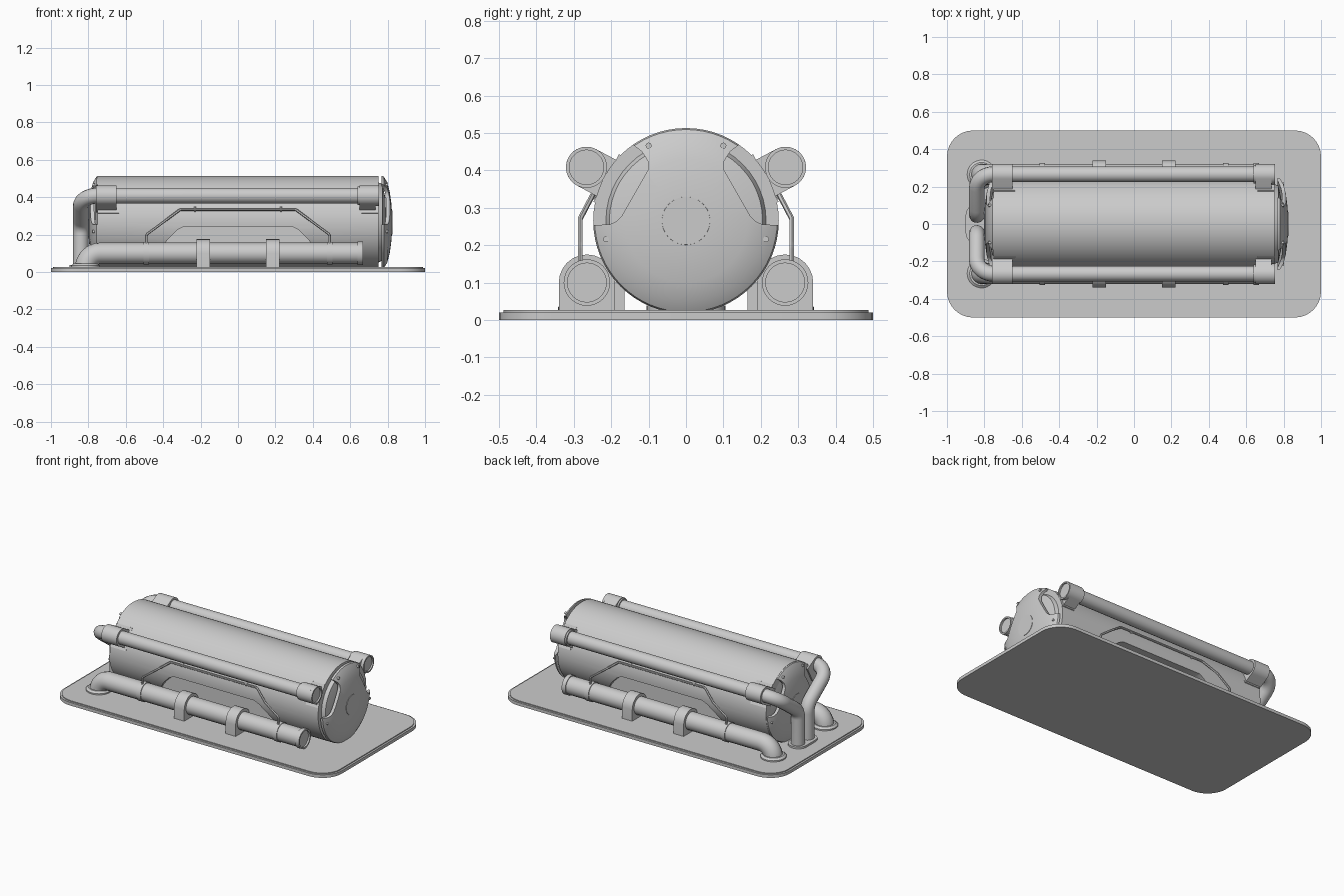
import bpy, bmesh
from math import sin, cos, pi, tan, atan2
from mathutils import Vector

if "Cube" in bpy.data.objects:
    bpy.data.objects.remove(bpy.data.objects["Cube"])

CZ = 0.265  # tank axis height


def add_mesh(name, bm):
    bmesh.ops.remove_doubles(bm, verts=bm.verts, dist=1e-5)
    bmesh.ops.recalc_face_normals(bm, faces=bm.faces)
    me = bpy.data.meshes.new(name)
    bm.to_mesh(me)
    bm.free()
    ob = bpy.data.objects.new(name, me)
    bpy.context.collection.objects.link(ob)
    return ob


def prism(name, pts, t0, t1, axis='x'):
    """Extrude a 2D outline along an axis."""
    place = {'x': lambda a, b, t: (t, a, b), 'y': lambda a, b, t: (a, t, b),
             'z': lambda a, b, t: (a, b, t)}[axis]
    bm = bmesh.new()
    lo = [bm.verts.new(place(a, b, t0)) for a, b in pts]
    hi = [bm.verts.new(place(a, b, t1)) for a, b in pts]
    bm.faces.new(lo)
    bm.faces.new(hi)
    for i in range(len(pts)):
        j = (i + 1) % len(pts)
        bm.faces.new((lo[i], lo[j], hi[j], hi[i]))
    return add_mesh(name, bm)


def lathe(name, prof, y, z, n=48, axis='x'):
    """Revolve (position, radius) pairs round an axis parallel to x or z."""
    bm = bmesh.new()
    rings = []
    for p, r in prof:
        ring = []
        for i in range(n):
            a = 2 * pi * i / n
            if axis == 'x':
                co = (p, y + r * cos(a), z + r * sin(a))
            else:
                co = (y + r * cos(a), z + r * sin(a), p)
            ring.append(bm.verts.new(co))
        rings.append(ring)
    for A, B in zip(rings, rings[1:]):
        for i in range(n):
            j = (i + 1) % n
            bm.faces.new((A[i], A[j], B[j], B[i]))
    bmesh.ops.dissolve_degenerate(bm, dist=1e-6, edges=bm.edges)
    return add_mesh(name, bm)


def pipe(name, pts, radius, bend, res=6):
    """Round tube along a path with filleted corners."""
    P = [Vector(p) for p in pts]
    out = [P[0]]
    for a, b, c in zip(P, P[1:], P[2:]):
        d1, d2 = (b - a).normalized(), (c - b).normalized()
        turn = d1.angle(d2)
        s = b - d1 * bend * tan(turn / 2)
        e = b + d2 * bend * tan(turn / 2)
        ctr = b + (d2 - d1).normalized() * bend / cos(turn / 2)
        u, v = (s - ctr).normalized(), (e - ctr).normalized()
        out += [ctr + u.slerp(v, k / 8) * bend for k in range(9)]
    out.append(P[-1])
    cu = bpy.data.curves.new(name, 'CURVE')
    cu.dimensions = '3D'
    cu.bevel_depth = radius
    cu.bevel_resolution = res
    cu.use_fill_caps = True
    sp = cu.splines.new('POLY')
    sp.points.add(len(out) - 1)
    for q, p in zip(sp.points, out):
        q.co = (*p, 1)
    ob = bpy.data.objects.new(name, cu)
    bpy.context.collection.objects.link(ob)
    bpy.ops.object.select_all(action='DESELECT')
    ob.select_set(True)
    bpy.context.view_layer.objects.active = ob
    bpy.ops.object.convert(target='MESH')
    return bpy.context.object


def cut(ob, cutter):
    m = ob.modifiers.new('cut', 'BOOLEAN')
    m.operation = 'DIFFERENCE'
    m.solver = 'EXACT'
    m.object = cutter
    bpy.context.view_layer.objects.active = ob
    bpy.ops.object.modifier_apply(modifier=m.name)
    bpy.data.objects.remove(cutter)


def rounded_rect(hx, hy, r, n=8):
    pts = []
    for q, (sx, sy) in enumerate([(1, 1), (-1, 1), (-1, -1), (1, -1)]):
        for k in range(n + 1):
            a = pi / 2 * (q + k / n)
            pts.append((sx * (hx - r) + r * cos(a), sy * (hy - r) + r * sin(a)))
    return pts


# base plate with bevelled rim
prism('base_plate', rounded_rect(1, 0.5, 0.14), 0, 0.02, 'z')
prism('base_plate_top', rounded_rect(0.988, 0.488, 0.128), 0.015, 0.026, 'z')

# tank body with a trapezoid recess on each side
tank = lathe('tank', [(-0.75, 0), (-0.75, 0.248), (0.75, 0.248), (0.75, 0)], 0, CZ, 64)
half = [(0.42, 0.05), (0.40, 0.14), (0.375, 0.175), (0.325, 0.225), (0.29, 0.243)]
outline = half + [(-x, z) for x, z in reversed(half)]
for s in (1, -1):
    cut(tank, prism('recess_cutter', outline, s * 0.2, s * 0.32, 'y'))

# domed end caps, notched around the upper brackets
dome = [(0, 0.248), (0.012, 0.244), (0.03, 0.215), (0.043, 0.165), (0.051, 0.11), (0.055, 0.06),
        (0.055, 0), (0.038, 0), (0.03, 0.12), (0.018, 0.19), (0, 0.232), (0, 0.248)]
notch = [(0.17, 0.49), (0.118, 0.45), (0.102, 0.425), (0.102, 0.40), (0.172, 0.278),
         (0.185, 0.264), (0.205, 0.255), (0.40, 0.25), (0.40, 0.49)]
for d, base, side in ((1, 0.768, 'right'), (-1, -0.745, 'left')):
    cap = lathe('end_cap_' + side, [(base + d * p, r) for p, r in dome], 0, CZ, 64)
    for s in (1, -1):
        cut(cap, prism('notch_cutter', [(s * y, z) for y, z in notch],
                       base - d * 0.05, base + d * 0.1))
        for y, z in ((0.1, 0.466), (0.214, 0.216)):
            lathe('cap_bolt', [(base + d * 0.01, 0), (base + d * 0.01, 0.008),
                               (base + d * 0.033, 0.008), (base + d * 0.033, 0)], s * y, z, 12)
    lathe('cap_core_' + side, [(base - d * 0.02, 0), (base - d * 0.02, 0.215),
                               (base + d * 0.004, 0.205), (base + d * 0.02, 0.13),
                               (base + d * 0.025, 0)], 0, CZ)
    lathe('cap_hub_' + side, [(base + d * 0.045, 0), (base + d * 0.045, 0.065),
                              (base + d * 0.057, 0.064), (base + d * 0.057, 0)], 0, CZ)

# pipework, repeated on both sides
UY, UZ, LY, LZ = 0.266, 0.408, 0.265, 0.1
for s, side in ((-1, 'front'), (1, 'back')):
    # upper pipe turning inward and down to the base
    pipe('upper_pipe_' + side, [(0.73, s * UY, UZ), (-0.84, s * UY, UZ),
                                (-0.84, s * 0.048, 0.25), (-0.84, s * 0.048, 0.02)], 0.042, 0.09)
    lathe('upper_pipe_end_' + side,
          [(0.64, 0), (0.64, 0.05), (0.725, 0.05), (0.725, 0.055), (0.755, 0.055), (0.755, 0.046),
           (0.745, 0.046), (0.745, 0)], s * UY, UZ, 32)
    # saddle brackets tying the upper pipe to the tank
    ang = atan2(UZ - CZ, UY)

    def local(p, q):
        return (s * (UY + p * cos(ang) - q * sin(ang)), UZ + p * sin(ang) + q * cos(ang))

    arch = [(0.055 * sin(k * pi / 16), -0.055 * cos(k * pi / 16)) for k in range(17)]
    saddle = [local(p, q) for p, q in [(-0.085, -0.055)] + arch + [(-0.085, 0.055)]]
    foot = [local(p, q) for p, q in ((-0.09, -0.072), (-0.06, -0.072), (-0.06, 0.072), (-0.09, 0.072))]
    for x0, x1 in ((-0.76, -0.65), (0.65, 0.735)):
        prism('bracket_saddle_' + side, saddle, x0, x1)
        prism('bracket_foot_' + side, foot, x0 + 0.01, x1 + 0.015)

    # lower pipe with elbow, floor flange and open end
    pipe('lower_pipe_' + side, [(0.65, s * LY, LZ), (-0.815, s * LY, LZ), (-0.815, s * LY, 0.015)],
         0.057, 0.08)
    lathe('lower_flange_' + side, [(0.02, 0), (0.02, 0.077), (0.034, 0.077), (0.045, 0.064), (0.045, 0)],
          -0.815, s * LY, 32, 'z')
    lathe('lower_pipe_end_' + side,
          [(0.64, 0), (0.64, 0.062), (0.667, 0.062), (0.667, 0.052), (0.656, 0.052), (0.656, 0)],
          s * LY, LZ, 32)
    # clamps over the lower pipe
    hoop = [(s * LY + 0.075 * cos(k * pi / 12), LZ + 0.075 * sin(k * pi / 12)) for k in range(13)]
    hoop = [(s * LY + 0.075, 0.02)] + hoop + [(s * LY - 0.075, 0.02)]
    block = [(s * y, z) for y, z in ((0.165, 0.02), (0.335, 0.02), (0.335, 0.1), (0.165, 0.1))]
    for x in (-0.185, 0.185):
        prism('clamp_hoop_' + side, hoop, x - 0.036, x + 0.036)
        prism('clamp_block_' + side, block, x - 0.03, x + 0.03)
    # bands carrying the hand rail
    for x in (-0.49, 0.49):
        lathe('rail_band_' + side, [(x - 0.015, 0), (x - 0.015, 0.061), (x + 0.015, 0.061),
                                    (x + 0.015, 0)], s * LY, LZ, 32)
    # hand rail and its ties to the tank
    rail = [(0.49, 0.283, 0.15), (0.49, 0.283, 0.2), (0.395, 0.283, 0.27), (0.31, 0.25, 0.333)]
    rail += [(-x, y, z) for x, y, z in reversed(rail)]
    pipe('hand_rail_' + side, [(x, s * y, z) for x, y, z in rail], 0.007, 0.02, 1)
    for x in (-0.23, 0.23):
        pipe('rail_tie_' + side, [(x, s * 0.25, 0.325), (x, s * 0.215, 0.365)], 0.006, 0.01, 1)

# shared floor flange under the two vertical pipes
flange = [(x - 0.84, y) for x, y in rounded_rect(0.06, 0.105, 0.058)]
prism('riser_flange', flange, 0.02, 0.038, 'z')

# smooth shading with sharp edges kept
bpy.ops.object.select_all(action='SELECT')
bpy.context.view_layer.objects.active = tank
bpy.ops.object.shade_smooth_by_angle(angle=0.6)
